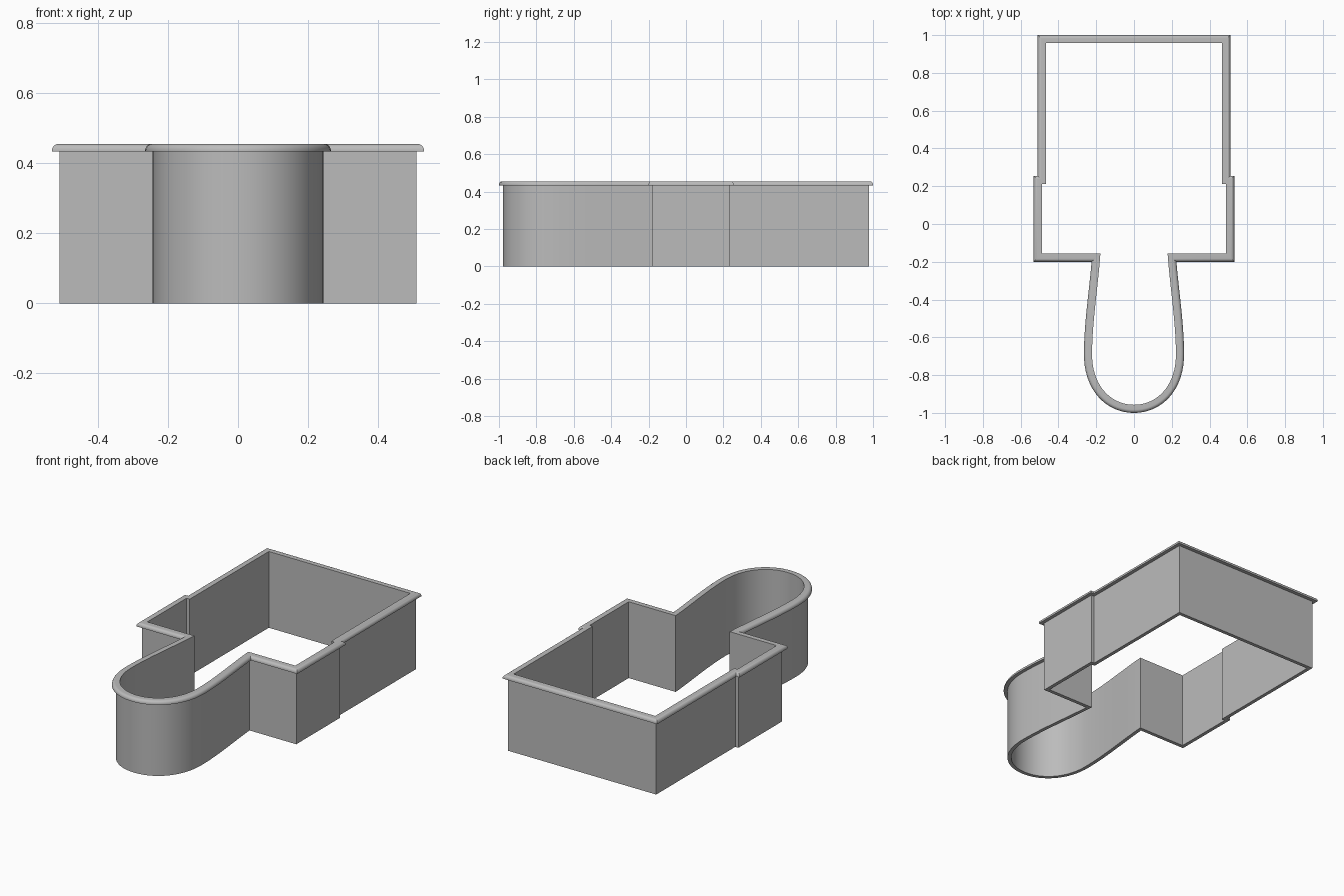
import bpy, bmesh, math
from mathutils import Vector
from mathutils.geometry import interpolate_bezier

cube = bpy.data.objects.get("Cube")
if cube:
    bpy.data.objects.remove(cube, do_unlink=True)

WALL = 0.0215        # wall thickness
RIM = 2 * WALL       # rim width, flush with the inside of the wall
RIM_Z, TOP = 0.433, 0.455

grey = bpy.data.materials.new("plain grey")
grey.use_nodes = True
grey.diffuse_color = (0.5, 0.5, 0.5, 1)
grey.node_tree.nodes["Principled BSDF"].inputs["Base Color"].default_value = grey.diffuse_color


def bezier(*pts, steps=18):
    a, b, c, d = [Vector(p) for p in pts]
    return [Vector(p[:2]) for p in interpolate_bezier(a, b, c, d, steps + 1)]


# Inner outline of the left half, from back to front
half = [Vector(p) for p in ((0.467, 0.957), (0.467, 0.212), (0.488, 0.212), (0.488, -0.157))]
half += bezier((0.178, -0.157), (0.19, -0.33), (0.222, -0.52), (0.222, -0.69))
half += bezier((0.222, -0.69), (0.222, -0.86), (0.12, -0.957), (0, -0.957))[1:]
outline = half + [Vector((-p.x, p.y)) for p in reversed(half[:-1])]


def offset(points, dist):
    """Move a clockwise closed outline outward with mitred corners."""
    result = []
    for i, p in enumerate(points):
        before = (p - points[i - 1]).normalized()
        after = (points[(i + 1) % len(points)] - p).normalized()
        n1, n2 = Vector((-before.y, before.x)), Vector((-after.y, after.x))
        result.append(p + (n1 + n2) * dist / (1 + n1.dot(n2)))
    return result


def sweep(name, section):
    """Carry a closed (offset, height) section around the outline."""
    bm = bmesh.new()
    rings = [[bm.verts.new((p.x, p.y, z)) for p in offset(outline, d)] for d, z in section]
    count = len(outline)
    for k, ring in enumerate(rings):
        prev = rings[k - 1]
        for i in range(count):
            j = (i + 1) % count
            bm.faces.new((prev[i], prev[j], ring[j], ring[i]))
    bmesh.ops.recalc_face_normals(bm, faces=bm.faces)
    mesh = bpy.data.meshes.new(name)
    bm.to_mesh(mesh)
    bm.free()
    mesh.materials.append(grey)
    obj = bpy.data.objects.new(name, mesh)
    bpy.context.collection.objects.link(obj)
    bpy.ops.object.select_all(action="DESELECT")
    obj.select_set(True)
    bpy.context.view_layer.objects.active = obj
    bpy.ops.object.shade_smooth_by_angle(angle=math.radians(30))
    return obj


# Upright wall
sweep("wall", [(0, 0), (WALL, 0), (WALL, RIM_Z), (0, RIM_Z)])

# Overhanging rim with a rounded outer top edge
r = 0.018
arc = [(RIM - r + r * math.cos(a), TOP - r + r * math.sin(a))
       for a in (math.pi / 2 * i / 6 for i in range(7))]
sweep("rim", [(0, RIM_Z), (RIM, RIM_Z)] + arc + [(0, TOP)])
